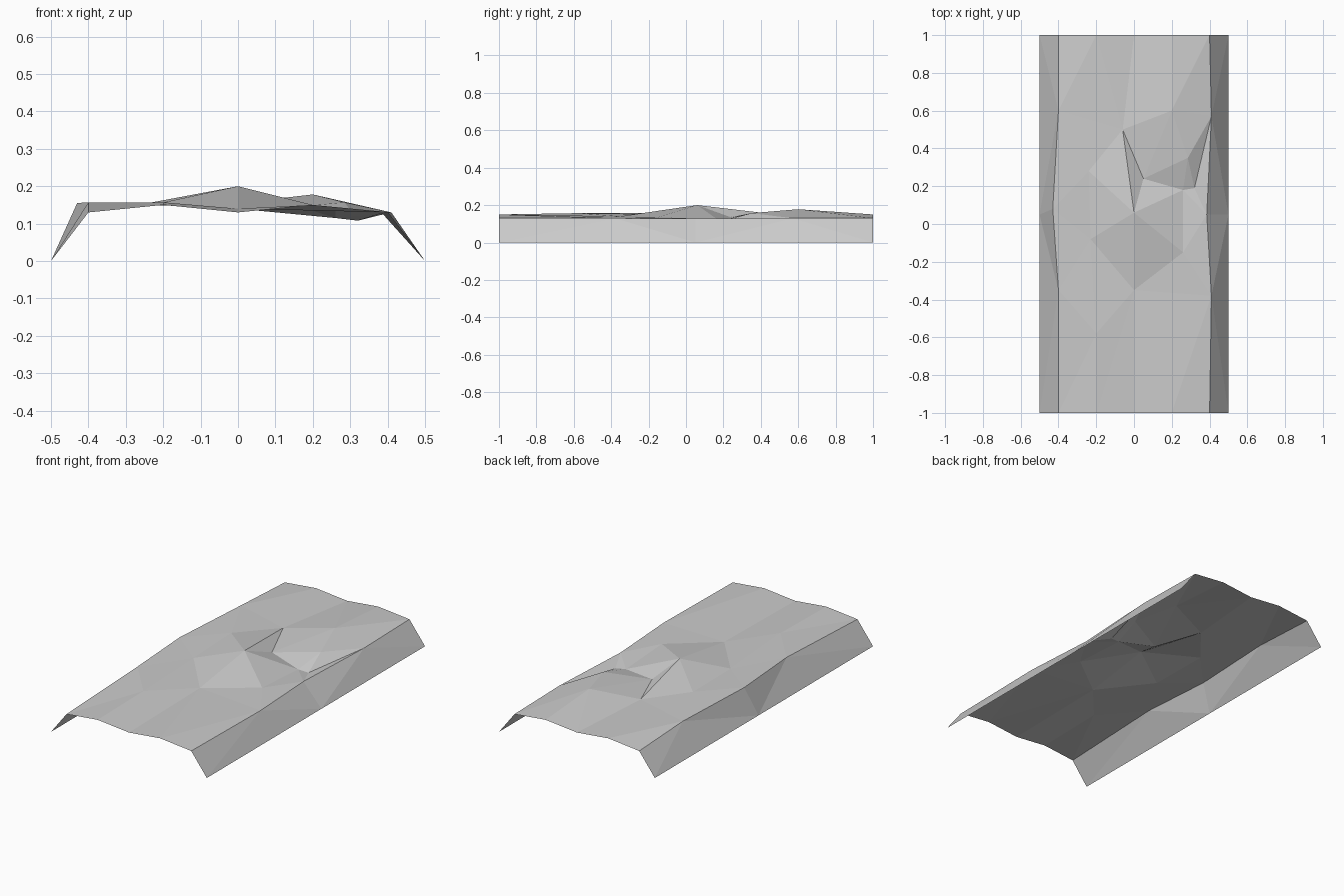
import bpy
import bmesh
from mathutils import Vector
from mathutils.geometry import delaunay_2d_cdt

cube = bpy.data.objects.get("Cube")
if cube:
    bpy.data.objects.remove(cube)

# Plain grey surface
grey = bpy.data.materials.new("plain grey")
grey.use_nodes = True
color = (0.6, 0.6, 0.6, 1)
grey.diffuse_color = color
grey.node_tree.nodes["Principled BSDF"].inputs["Base Color"].default_value = color

# Both ends share one wavy profile: name -> (x, z)
profile = dict(a=(-0.4, 0.13), b=(-0.2, 0.15), c=(0, 0.13), d=(0.2, 0.15), e=(0.4, 0.13))
points = {}
for end, y in (("0", -1), ("4", 1)):
    for col, (x, z) in profile.items():
        points[col + end] = (x, y, z)

# Ground rails on each side
for side, x in (("l", -0.5), ("r", 0.5)):
    for row, y in (("0", -1), ("2", 0.05), ("4", 1)):
        points[side + row] = (x, y, 0)

# Displaced crust points, row by row from the front
points.update(
    a1=(-0.4, -0.35, 0.157), b1=(-0.2, -0.58, 0.157), c1=(0, -0.35, 0.14),
    d1=(0.26, -0.15, 0.135), e1=(0.41, -0.38, 0.13),
    a2=(-0.43, 0.08, 0.155), b2=(-0.23, -0.08, 0.15), c2=(0, 0.06, 0.2),
    d2=(0.26, 0.18, 0.115), e2=(0.385, 0.05, 0.128),
    a3=(-0.4, 0.6, 0.15), b3=(-0.24, 0.28, 0.155), c3=(-0.06, 0.5, 0.148),
    d3=(0.2, 0.6, 0.178), e3=(0.41, 0.57, 0.13),
    pit=(0.05, 0.24, 0.135), dip=(0.32, 0.19, 0.108), spur=(0.285, 0.35, 0.157),
)

# Creases, each a chain of point names
creases = [
    "l0 a0 b0 c0 d0 e0 r0 r2 r4 e4 d4 c4 b4 a4 l4 l2 l0",
    "a0 a1 a2 a3 a4", "e0 e1 e2 e3 e4",
    "b0 b1 b2 b3 c3 c4", "b0 c1 d1 d2 c2 b2", "b1 c1",
    "c3 c2 pit d3", "c3 d3 e3", "d3 spur dip e3 spur",
    "pit d2 dip", "d3 d4", "c3 b4", "d1 e1", "l2 a3", "r2 e3",
]
names = list(points)
edges = []
for chain in creases:
    keys = [names.index(k) for k in chain.split()]
    edges += zip(keys, keys[1:])

# Triangulate the sheet in plan, then lift it to its heights
flat = [Vector(points[k][:2]) for k in names]
verts, _, faces, source, _, _ = delaunay_2d_cdt(flat, edges, [], 1, 1e-5)
bm = bmesh.new()
made = []
for co, origin in zip(verts, source):
    z = points[names[origin[0]]][2] if origin else 0.14
    made.append(bm.verts.new((co.x, co.y, z)))
for face in faces:
    f = bm.faces.new([made[i] for i in face])
    f.normal_update()
    if f.normal.z < 0:
        f.normal_flip()

mesh = bpy.data.meshes.new("ground_slab")
bm.to_mesh(mesh)
bm.free()
mesh.materials.append(grey)
slab = bpy.data.objects.new("ground_slab", mesh)
bpy.context.collection.objects.link(slab)
